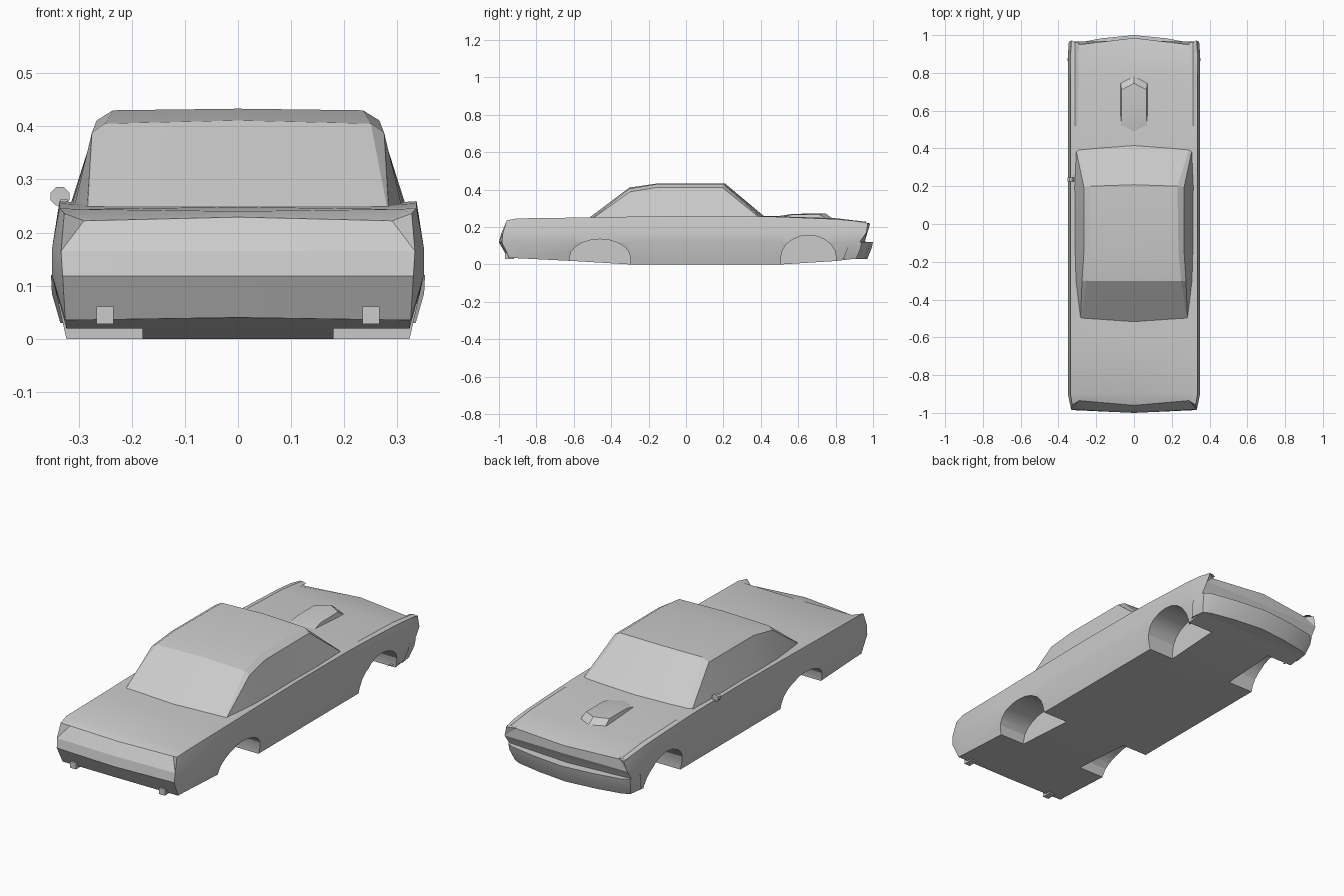
import bpy, bmesh, math
from mathutils import Vector

cube = bpy.data.objects.get("Cube")
if cube:
    bpy.data.objects.remove(cube, do_unlink=True)

GREY = (0.6, 0.6, 0.6, 1)
paint = bpy.data.materials.new("grey_paint")
paint.use_nodes = True
paint.diffuse_color = GREY
paint.node_tree.nodes["Principled BSDF"].inputs["Base Color"].default_value = GREY


def make(name, verts, faces, mirror=False):
    """Object from points and faces, optionally mirrored across x = 0."""
    bm = bmesh.new()
    vs = [bm.verts.new(v) for v in verts]
    for f in faces:
        bm.faces.new([vs[i] for i in f])
    if mirror:
        extra = bmesh.ops.duplicate(bm, geom=bm.verts[:] + bm.edges[:] + bm.faces[:])["geom"]
        for v in extra:
            if isinstance(v, bmesh.types.BMVert):
                v.co.x = -v.co.x
        bmesh.ops.remove_doubles(bm, verts=bm.verts[:], dist=0.0005)
    bmesh.ops.recalc_face_normals(bm, faces=bm.faces[:])
    mesh = bpy.data.meshes.new(name)
    bm.to_mesh(mesh)
    bm.free()
    mesh.materials.append(paint)
    ob = bpy.data.objects.new(name, mesh)
    bpy.context.collection.objects.link(ob)
    return ob


def strips(rows):
    """Quads between successive rows of equal length."""
    n = len(rows[0])
    verts = [p for r in rows for p in r]
    faces = [(i * n + j, i * n + j + 1, (i + 1) * n + j + 1, (i + 1) * n + j)
             for i in range(len(rows) - 1) for j in range(n - 1)]
    return verts, faces


def prism(name, outline, axis, lo, hi):
    """Extrude a 2D outline along the x or y axis."""
    put = (lambda a, b, d: (d, a, b)) if axis == "x" else (lambda a, b, d: (a, d, b))
    n = len(outline)
    verts = [put(a, b, d) for d in (lo, hi) for a, b in outline]
    faces = [(i, (i + 1) % n, n + (i + 1) % n, n + i) for i in range(n)]
    return make(name, verts, faces + [tuple(range(n)), tuple(range(n, 2 * n))])


# Lower body: half sections from floor centre, round the flank, to deck centre
def section(y, floor, top, crown=0.0):
    return [(0, y, floor), (0.323, y, floor), (0.35, y, 0.12), (0.35, y, 0.17),
            (0.336, y, top), (0.305, y, top - 0.002), (0, y, top + crown)]


tail = [(0, -0.955, 0.04), (0.325, -0.945, 0.035), (0.33, -0.985, 0.118),
        (0.333, -0.98, 0.165), (0.327, -0.958, 0.236), (0.29, -0.935, 0.222), (0, -0.96, 0.229)]
nose = [(0, 0.94, 0.035), (0.325, 0.90, 0.03), (0.345, 0.93, 0.12),
        (0.345, 0.965, 0.17), (0.33, 0.972, 0.222), (0.29, 0.95, 0.214), (0, 0.985, 0.219)]
rows = [tail, section(-0.9, 0.033, 0.246, -0.006), section(-0.6, 0.018, 0.25, -0.002),
        section(-0.3, 0, 0.255), section(0, 0, 0.259), section(0.4, 0, 0.257, 0.003),
        section(0.51, 0, 0.254, 0.003), section(0.8, 0.018, 0.242), section(0.9, 0.03, 0.233), nose]
verts, faces = strips(rows)
last = len(verts) - 7
for base, mids in ((0, ((0, -1, 0.118), (0, -0.988, 0.165))),
                   (last, ((0, 0.955, 0.12), (0, 0.97, 0.17)))):
    m = len(verts)
    verts += mids
    faces += [(base, base + 1, base + 2, m), (m, base + 2, base + 3, m + 1),
              (m + 1, base + 3, base + 5, base + 6), (base + 3, base + 4, base + 5)]
body = make("body_shell", verts, faces, True)

# Wheel arches, cut from the flanks as pockets
for end, mid, half, height in (("rear", -0.46, 0.163, 0.135), ("front", 0.655, 0.148, 0.156)):
    base = 0.035
    arc = [(mid + half * math.cos(a), base + (height - base) * math.sin(a))
           for a in (math.pi * k / 10 for k in range(11))]
    arc = [(mid + half, -0.1)] + arc + [(mid - half, -0.1)]
    for side, lo, hi in (("left", 0.18, 0.5), ("right", -0.5, -0.18)):
        cutter = prism(f"{end}_{side}_arch_cutter", arc, "x", lo, hi)
        cutter.hide_render = True
        cut = body.modifiers.new("arch", "BOOLEAN")
        cut.object, cut.solver = cutter, "EXACT"
        bpy.context.view_layer.objects.active = body
        bpy.ops.object.modifier_apply(modifier=cut.name)
        bpy.data.objects.remove(cutter, do_unlink=True)

# Front bumper: wrapped, pointed blade with a flat ledge on top
plan = [(0, 1.0), (0.17, 0.983), (0.305, 0.958), (0.342, 0.94), (0.352, 0.87)]
bumper_rows = [[(x * 0.9, y - 0.07, 0.122) for x, y in plan],
               [(x, y, 0.12) for x, y in plan],
               [(x * 0.995, y - 0.008, 0.085) for x, y in plan],
               [(x * 0.95, y - 0.03, 0.03) for x, y in plan],
               [(x * 0.85, y - 0.1, 0.03) for x, y in plan]]
make("front_bumper", *strips(bumper_rows), True)

# Cabin: half sections from sill to roof centre, leaning screens at both ends
cabin_rows = [
    [(0.285, -0.492, 0.245), (0.283, -0.495, 0.248), (0.28, -0.498, 0.25), (0, -0.517, 0.25)],
    [(0.308, -0.3, 0.25), (0.275, -0.3, 0.388), (0.25, -0.302, 0.405), (0, -0.302, 0.411)],
    [(0.313, -0.15, 0.25), (0.266, -0.16, 0.411), (0.235, -0.15, 0.43), (0, -0.15, 0.433)],
    [(0.316, 0.2, 0.25), (0.265, 0.195, 0.411), (0.23, 0.2, 0.43), (0, 0.208, 0.433)],
    [(0.315, 0.375, 0.25), (0.305, 0.383, 0.257), (0.29, 0.392, 0.257), (0, 0.418, 0.257)]]
make("cabin", *strips(cabin_rows), True)

# Hood scoop: wedge rising to a pointed mouth
scoop_rows = [
    [(0.07, 0.5, 0.248), (0.07, 0.505, 0.252), (0, 0.48, 0.256)],
    [(0.074, 0.57, 0.24), (0.066, 0.57, 0.267), (0, 0.57, 0.27)],
    [(0.074, 0.71, 0.236), (0.066, 0.71, 0.268), (0, 0.745, 0.273)],
    [(0.074, 0.745, 0.236), (0.07, 0.745, 0.245), (0, 0.782, 0.246)]]
make("hood_scoop", *strips(scoop_rows), True)

# Fender crest strips beside the hood
crest = [[(0.29, y, z - 0.008), (0.312, y, z), (0.334, y, z - 0.006)]
         for y, z in ((0.52, 0.256), (0.8, 0.247), (0.962, 0.228))]
make("fender_crests", *strips(crest), True)

# Exhaust tips
for side, x in (("left", 0.25), ("right", -0.25)):
    box = [(x - 0.016, 0.028), (x + 0.016, 0.028), (x + 0.016, 0.061), (x - 0.016, 0.061)]
    prism(f"{side}_exhaust_tip", box, "y", -0.968, -0.92)

# Single door mirror: faceted disc on a short stalk
disc = [(-0.335 + 0.019 * math.cos(a), 0.268 + 0.019 * math.sin(a))
        for a in (math.pi * (k + 0.5) / 4 for k in range(8))]
prism("door_mirror", disc, "y", 0.225, 0.245)
prism("mirror_stalk", [(-0.335, 0.245), (-0.32, 0.245), (-0.32, 0.262), (-0.335, 0.262)],
      "y", 0.222, 0.236)

# Soft shading with crisp panel edges
bpy.ops.object.select_all(action="DESELECT")
for ob in bpy.context.collection.objects:
    if ob.type == "MESH" and ob.data.materials and ob.data.materials[0] == paint:
        ob.select_set(True)
        bpy.context.view_layer.objects.active = ob
bpy.ops.object.shade_smooth_by_angle(angle=math.radians(20))
